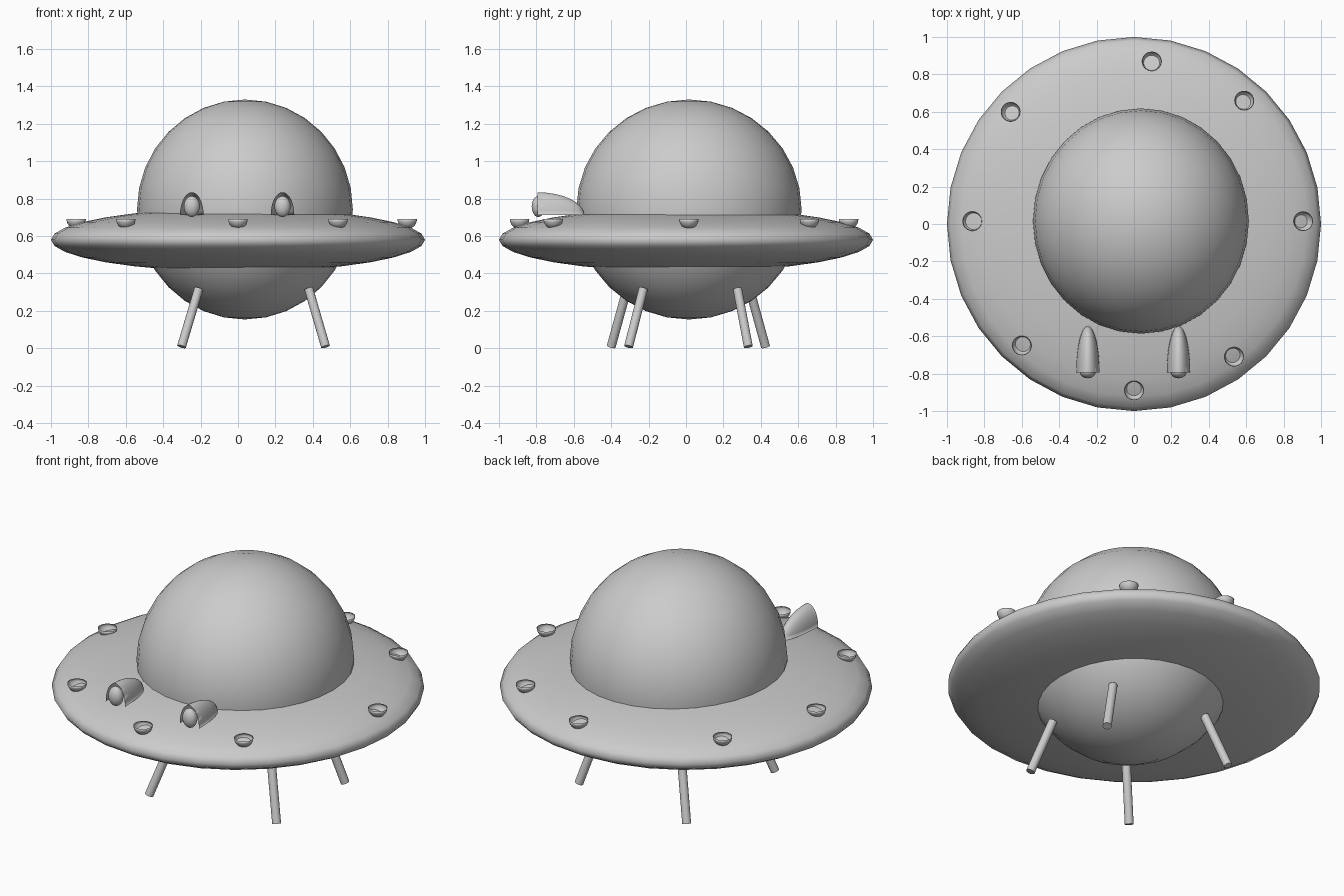
import bpy, bmesh, math
from mathutils import Vector, Matrix

if "Cube" in bpy.data.objects:
    bpy.data.objects.remove(bpy.data.objects["Cube"])

grey = bpy.data.materials.new("light_grey")
grey.diffuse_color = (0.6, 0.6, 0.6, 1)
grey.use_nodes = True
grey.node_tree.nodes["Principled BSDF"].inputs["Base Color"].default_value = grey.diffuse_color


def finish(name, bm):
    for f in bm.faces:
        f.smooth = True
    me = bpy.data.meshes.new(name)
    bm.to_mesh(me)
    bm.free()
    me.materials.append(grey)
    ob = bpy.data.objects.new(name, me)
    bpy.context.collection.objects.link(ob)
    return ob


def ellipsoid(name, centre, radii, cuts=(), seg=32, rings=16):
    """Ellipsoid; each cut is a direction whose half is removed, left open."""
    bm = bmesh.new()
    bmesh.ops.create_uvsphere(bm, u_segments=seg, v_segments=rings, radius=1)
    for d in cuts:
        bmesh.ops.bisect_plane(bm, geom=bm.verts[:] + bm.edges[:] + bm.faces[:],
                               plane_co=(0, 0, 0), plane_no=d, clear_outer=True)
    bmesh.ops.transform(bm, verts=bm.verts[:],
                        matrix=Matrix.Translation(centre) @ Matrix.Diagonal((*radii, 1)))
    return finish(name, bm)


def rod(name, a, b, r):
    a, b = Vector(a), Vector(b)
    bm = bmesh.new()
    bmesh.ops.create_cone(bm, cap_ends=True, segments=24, radius1=r, radius2=r,
                          depth=(b - a).length)
    rot = (b - a).to_track_quat('Z', 'Y').to_matrix().to_4x4()
    bmesh.ops.transform(bm, verts=bm.verts[:],
                        matrix=Matrix.Translation((a + b) / 2) @ rot)
    ob = finish(name, bm)
    bpy.ops.object.select_all(action='DESELECT')
    bpy.context.view_layer.objects.active = ob
    ob.select_set(True)
    bpy.ops.object.shade_smooth_by_angle(angle=math.radians(40))


# Saucer disc and the ball cabin passing through it
ellipsoid("saucer_disc", (0, 0, 0.58), (1, 1, 0.17))
ellipsoid("cabin_ball", (0.037, 0.016, 0.742), (0.577, 0.602, 0.588))

# Small open cup lights around the rim
for i, (x, y) in enumerate([(0.095, 0.87), (0.59, 0.66), (0.905, 0.015), (0.535, -0.71),
                            (0, -0.89), (-0.6, -0.65), (-0.865, 0.015), (-0.66, 0.6)]):
    ellipsoid(f"rim_light_{i + 1}", (x, y, 0.69), (0.052, 0.052, 0.052),
              cuts=[(0, 0, 1)], seg=24, rings=12)

# Headlamps: bullet hood open at the front and below, with a lens inside
for side, x in (("left", -0.247), ("right", 0.238)):
    ellipsoid(f"{side}_lamp_hood", (x, -0.795, 0.712), (0.063, 0.25, 0.122),
              cuts=[(0, -1, 0), (0, 0, -1)])
    ellipsoid(f"{side}_lamp_lens", (x, -0.79, 0.758), (0.043, 0.035, 0.056), seg=24, rings=12)

# Four splayed legs
for name, top, foot in (("front_right_leg", (0.378, -0.228), (0.468, -0.307)),
                        ("back_right_leg", (0.378, 0.275), (0.468, 0.333)),
                        ("front_left_leg", (-0.21, -0.315), (-0.302, -0.4)),
                        ("back_left_leg", (-0.21, 0.34), (-0.302, 0.425))):
    rod(name, (*foot, 0.009), (*top, 0.318), 0.024)
